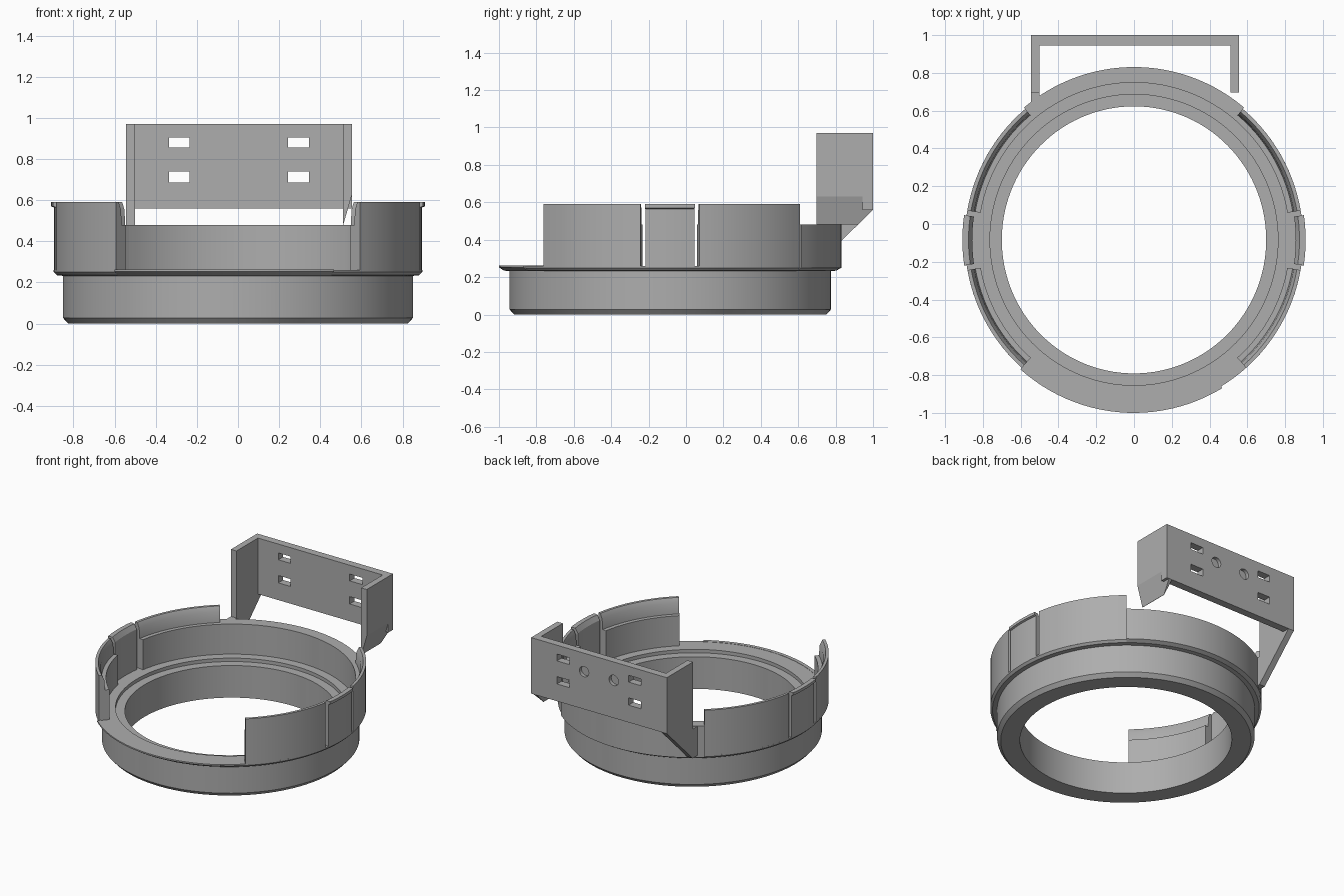
import bpy, bmesh, math
from mathutils import Vector, Matrix

if "Cube" in bpy.data.objects:
    bpy.data.objects.remove(bpy.data.objects["Cube"])

CY = -0.084      # ring centre in y
SX = 0.99        # ring is very slightly narrower in x
grey = bpy.data.materials.new("plain grey")
grey.diffuse_color = (0.42, 0.42, 0.42, 1)
grey.use_nodes = True
grey.node_tree.nodes["Principled BSDF"].inputs["Base Color"].default_value = grey.diffuse_color


def finish(name, bm):
    bmesh.ops.recalc_face_normals(bm, faces=bm.faces[:])
    me = bpy.data.meshes.new(name)
    bm.to_mesh(me)
    bm.free()
    me.materials.append(grey)
    ob = bpy.data.objects.new(name, me)
    bpy.context.collection.objects.link(ob)
    return ob


def activate(ob):
    bpy.ops.object.select_all(action='DESELECT')
    ob.select_set(True)
    bpy.context.view_layer.objects.active = ob


def arc(name, profile, a0=0, a1=360):
    """Sweep a closed (radius, z) profile round the ring centre, angles in degrees."""
    full = a1 - a0 >= 360
    n = max(2, round((a1 - a0) / 3.0))
    bm = bmesh.new()
    rows = []
    for i in range(n if full else n + 1):
        a = math.radians(a0 + (a1 - a0) * i / n)
        rows.append([bm.verts.new((SX * r * math.cos(a), CY + r * math.sin(a), z))
                     for r, z in profile])
    m = len(profile)
    for i in range(n):
        p, q = rows[i], rows[(i + 1) % len(rows)]
        for j in range(m):
            k = (j + 1) % m
            bm.faces.new((p[j], p[k], q[k], q[j]))
    if not full:
        bm.faces.new(rows[0])
        bm.faces.new(rows[-1])
    ob = finish(name, bm)
    activate(ob)
    bpy.ops.object.shade_smooth_by_angle(angle=math.radians(25))
    return ob


def box_bm(x0, x1, y0, y1, z0, z1):
    bm = bmesh.new()
    bmesh.ops.create_cube(bm, size=1)
    bmesh.ops.scale(bm, vec=(x1 - x0, y1 - y0, z1 - z0), verts=bm.verts)
    bmesh.ops.translate(bm, vec=((x0 + x1) / 2, (y0 + y1) / 2, (z0 + z1) / 2), verts=bm.verts)
    return bm


def cut(ob, cutter):
    cutter.hide_render = True
    mod = ob.modifiers.new("cut", 'BOOLEAN')
    mod.operation = 'DIFFERENCE'
    mod.solver = 'EXACT'
    mod.object = cutter
    activate(ob)
    bpy.ops.object.modifier_apply(modifier=mod.name)
    bpy.data.objects.remove(cutter)


def slab(name, pts, x0, x1, plane=None):
    """Extrude a (y, z) outline from x0 to x1, optionally trimmed by a plane."""
    bm = bmesh.new()
    f = bm.faces.new([bm.verts.new((x0, y, z)) for y, z in pts])
    r = bmesh.ops.extrude_face_region(bm, geom=[f])
    bmesh.ops.translate(bm, vec=(x1 - x0, 0, 0),
                        verts=[v for v in r['geom'] if isinstance(v, bmesh.types.BMVert)])
    if plane:
        bmesh.ops.bisect_plane(bm, geom=bm.verts[:] + bm.edges[:] + bm.faces[:], dist=1e-5,
                               plane_co=plane[0], plane_no=plane[1], clear_outer=True)
        bmesh.ops.holes_fill(bm, edges=[e for e in bm.edges if e.is_boundary], sides=0)
    return finish(name, bm)


# Base ring with bottom chamfer, flange and inner step
arc("base_ring", [(0.707, 0), (0.835, 0), (0.86, 0.028), (0.86, 0.232), (0.89, 0.235),
                  (0.905, 0.25), (0.905, 0.26), (0.77, 0.26), (0.77, 0.235), (0.707, 0.235)])
# Slightly wider front lip
arc("front_lip", [(0.89, 0.235), (0.916, 0.252), (0.916, 0.262), (0.89, 0.262)], 228.5, 301)

# Low back wall with a slanted groove near its right end
back = arc("back_wall", [(0.833, 0.25), (0.89, 0.236), (0.915, 0.25), (0.915, 0.48), (0.833, 0.48)],
           50, 130)
groove = box_bm(-0.02, 0.02, -0.013, 0.013, -0.2, 0.2)
bmesh.ops.rotate(groove, cent=(0, 0, 0), matrix=Matrix.Rotation(math.radians(15), 3, 'X'),
                 verts=groove.verts)
bmesh.ops.rotate(groove, cent=(0, 0, 0), matrix=Matrix.Rotation(math.radians(53), 3, 'Z'),
                 verts=groove.verts)
bmesh.ops.translate(groove, vec=(0.565, 0.69, 0.40), verts=groove.verts)
cut(back, finish("groove_cutter", groove))

# Tall side walls with a thinner upper rim, and a spring tab between slits
wall = [(0.833, 0.25), (0.905, 0.25), (0.905, 0.59), (0.885, 0.59), (0.868, 0.555),
        (0.862, 0.48), (0.833, 0.48)]
tab = [(0.865, 0.25), (0.905, 0.25), (0.905, 0.565), (0.918, 0.57), (0.918, 0.59),
       (0.885, 0.59), (0.865, 0.555)]
for side in ("right", "left"):
    for part, prof, a, b in (("front_wall", wall, -48.5, -10.2),
                             ("clip_tab", tab, -8.5, 8.2),
                             ("rear_wall", wall, 9.9, 50)):
        if side == "left":
            a, b = 180 - b, 180 - a
        arc(side + "_" + part, prof, a, b)

# Mounting plate with four windows and two blind round recesses
plate = finish("mounting_plate", box_bm(-0.545, 0.555, 0.945, 1.0, 0.56, 0.97))
for x0, x1 in ((-0.335, -0.235), (0.243, 0.345)):
    for z0, z1 in ((0.855, 0.905), (0.686, 0.74)):
        cut(plate, finish("window_cutter", box_bm(x0, x1, 0.9, 1.05, z0, z1)))
for x in (-0.115, 0.125):
    bm = bmesh.new()
    bmesh.ops.create_cone(bm, cap_ends=True, segments=24, radius1=0.038, radius2=0.038, depth=0.06)
    bmesh.ops.rotate(bm, cent=(0, 0, 0), matrix=Matrix.Rotation(math.pi / 2, 3, 'X'), verts=bm.verts)
    bmesh.ops.translate(bm, vec=(x, 1.005, 0.835), verts=bm.verts)
    cut(plate, finish("recess_cutter", bm))

# Left arm runs down into the ring; right arm stops short with a tapered tip
slab("left_arm", [(0.697, 0.97), (0.946, 0.97), (0.946, 0.507), (0.70, 0.265), (0.63, 0.265),
                  (0.63, 0.479), (0.697, 0.479)], -0.545, -0.50)
slab("right_arm", [(0.697, 0.97), (0.946, 0.97), (0.946, 0.507), (0.92, 0.48), (0.697, 0.48)],
     0.51, 0.555, (Vector((0.512, 0, 0.48)), Vector((0.15, 0, -0.043))))
# Sloped lower edge of both arms under the plate
for name, x0, x1 in (("left_gusset", -0.545, -0.50), ("right_gusset", 0.51, 0.548)):
    slab(name, [(0.946, 0.56), (1.0, 0.56), (0.946, 0.507)], x0, x1,
         None if x0 < 0 else (Vector((0.512, 0, 0.48)), Vector((0.15, 0, -0.043))))
